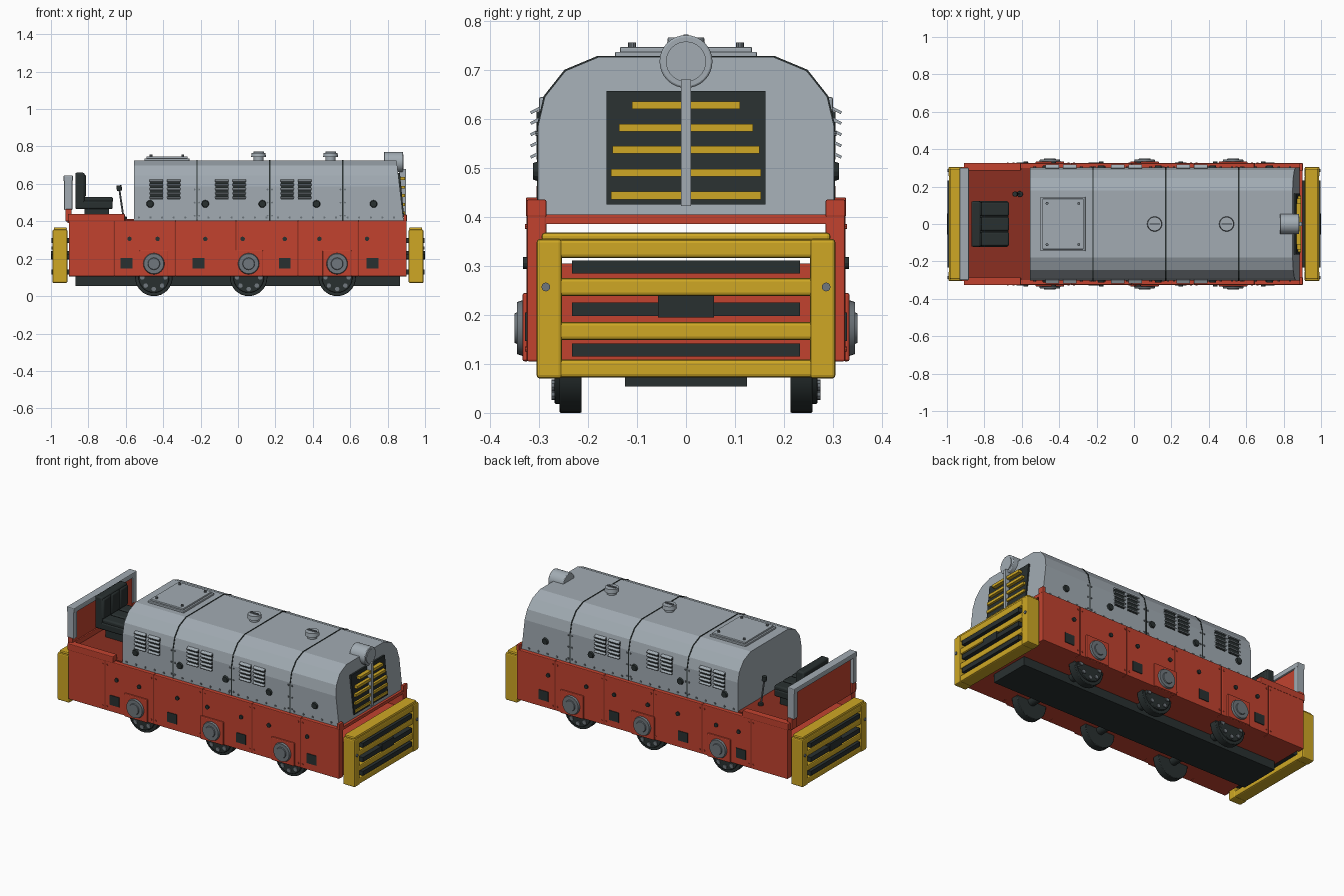
import bpy, bmesh, math
from mathutils import Matrix, Vector

if "Cube" in bpy.data.objects:
    bpy.data.objects.remove(bpy.data.objects["Cube"])

def material(name, *rgb):
    m = bpy.data.materials.new(name)
    m.diffuse_color = (*rgb, 1)
    m.use_nodes = True
    m.node_tree.nodes["Principled BSDF"].inputs["Base Color"].default_value = m.diffuse_color
    return m

RED = material("red paint", 0.54, 0.055, 0.028)
DARK_RED = material("dark red deck", 0.26, 0.028, 0.015)
GREY = material("light grey paint", 0.36, 0.41, 0.45)
STEEL = material("mid grey steel", 0.16, 0.185, 0.205)
YELLOW = material("yellow paint", 0.62, 0.39, 0.018)
BLACK = material("black", 0.022, 0.03, 0.03)

# ---- shape helpers: each adds one solid to a bmesh ----
def box(x0, x1, y0, y1, z0, z1, tilt=0):
    def add(bm):
        c = Vector(((x0 + x1) / 2, (y0 + y1) / 2, (z0 + z1) / 2))
        size = Matrix.Diagonal((abs(x1 - x0), abs(y1 - y0), abs(z1 - z0), 1))
        bmesh.ops.create_cube(bm, size=1, matrix=Matrix.Translation(c) @ Matrix.Rotation(tilt, 4, 'X') @ size)
    return add

def rod(a, b, r, r2=None, n=24):
    def add(bm):
        p, q = Vector(a), Vector(b)
        turn = (q - p).to_track_quat('Z', 'Y').to_matrix().to_4x4()
        bmesh.ops.create_cone(bm, cap_ends=True, segments=n, radius1=r, radius2=r if r2 is None else r2,
                              depth=(q - p).length, matrix=Matrix.Translation((p + q) / 2) @ turn)
    return add

def prism(profile, x0, x1, lean=0.0):
    """Extrude a y-z profile along x; lean pulls the top of the x1 end back."""
    def add(bm):
        zb, zt = min(p[1] for p in profile), max(p[1] for p in profile)
        a = [bm.verts.new((x0, y, z)) for y, z in profile]
        b = [bm.verts.new((x1 - lean * (z - zb) / (zt - zb), y, z)) for y, z in profile]
        n = len(profile)
        bm.faces.new(a)
        bm.faces.new(b[::-1])
        for i in range(n):
            bm.faces.new((a[i], b[i], b[(i + 1) % n], a[(i + 1) % n]))
    return add

def part(name, mat, shapes, bevel=0, smooth=False):
    bm = bmesh.new()
    for add in shapes:
        add(bm)
    bmesh.ops.recalc_face_normals(bm, faces=bm.faces)
    me = bpy.data.meshes.new(name)
    bm.to_mesh(me)
    bm.free()
    me.materials.append(mat)
    ob = bpy.data.objects.new(name, me)
    bpy.context.collection.objects.link(ob)
    if bevel:
        mod = ob.modifiers.new("bevel", 'BEVEL')
        mod.width, mod.segments, mod.limit_method = bevel, 2, 'ANGLE'
    if smooth:
        bpy.ops.object.select_all(action='DESELECT')
        ob.select_set(True)
        bpy.context.view_layer.objects.active = ob
        bpy.ops.object.shade_smooth_by_angle(angle=math.radians(35))
    return ob

SIDES = (-1, 1)
def sides(make, items=(0,)):
    return [make(s, i) for s in SIDES for i in items]

# ---- chassis: side plates, lower block, deck ----
part("chassis_block", RED, [box(-0.89, 0.89, -0.29, 0.29, 0.105, 0.305)])
cuts = [-0.905, -0.66, -0.335, -0.01, 0.32, 0.645, 0.903]
part("side_panels", RED, sides(lambda s, i: box(cuts[i] + 0.001, cuts[i + 1] - 0.001, s * 0.285, s * 0.325, 0.105, 0.405),
                               range(6)), 0.004)
part("panel_gaps", DARK_RED, sides(lambda s, x: box(x - 0.003, x + 0.003, s * 0.3, s * 0.3255, 0.108, 0.402), cuts[1:-1]))
part("deck", RED, [box(-0.59, 0.9, -0.29, 0.29, 0.386, 0.405)])
part("cab_floor", DARK_RED, [box(-0.9, -0.555, -0.3, 0.3, 0.386, 0.412)])
part("cab_rims", RED, sides(lambda s, i: box(-0.91, -0.605, s * 0.285, s * 0.327, 0.4, 0.44))
     + [box(-0.912, -0.885, -0.3, 0.3, 0.39, 0.44)], 0.004)
part("front_corner_rims", RED, sides(lambda s, i: box(0.885, 0.903, s * 0.285, s * 0.325, 0.4, 0.435)), 0.003)
part("underframe", BLACK, [box(-0.87, 0.865, -0.124, 0.124, 0.054, 0.106)])

# ---- wheels and axle covers ----
AXLES = (-0.45, 0.057, 0.53)
part("wheels", BLACK, sides(lambda s, x: rod((x, s * 0.213, 0.1), (x, s * 0.258, 0.1), 0.1, n=32), AXLES)
     + sides(lambda s, x: rod((x, s * 0.25, 0.1), (x, s * 0.268, 0.1), 0.082, n=32), AXLES), 0.003, True)
part("wheel_studs", STEEL, [rod((x + 0.062 * math.cos(a), s * 0.26, 0.1 + 0.062 * math.sin(a)),
                                (x + 0.062 * math.cos(a), s * 0.274, 0.1 + 0.062 * math.sin(a)), 0.012, n=10)
                            for s in SIDES for x in AXLES for a in [k * math.pi / 4 for k in range(8)]])
part("axles", BLACK, [rod((x, -0.22, 0.1), (x, 0.22, 0.1), 0.025) for x in AXLES])
part("axle_plates", RED, sides(lambda s, x: box(x - 0.077, x + 0.077, s * 0.32, s * 0.334, 0.105, 0.245), AXLES), 0.005)
part("axle_covers", STEEL, sides(lambda s, x: rod((x, s * 0.33, 0.173), (x, s * 0.345, 0.173), 0.058, 0.053, 32), AXLES)
     + sides(lambda s, x: rod((x, s * 0.34, 0.173), (x, s * 0.35, 0.173), 0.035, 0.03), AXLES), 0, True)

# ---- side fittings ----
part("side_steps", BLACK, sides(lambda s, x: box(x - 0.032, x + 0.032, s * 0.32, s * 0.329, 0.147, 0.205),
                                (-0.595, -0.21, 0.25, 0.72)))
part("side_bolts", BLACK, sides(lambda s, x: rod((x, s * 0.32, 0.306), (x, s * 0.333, 0.306), 0.012, n=12),
                                (-0.58, -0.43, -0.175, 0.025, 0.25, 0.435, 0.69)))
part("panel_rivets", RED, [rod((x + d, s * 0.32, z), (x + d, s * 0.329, z), 0.005, n=8)
                           for s in SIDES for x in cuts[1:-1] for d in (-0.015, 0.015) for z in (0.13, 0.38)])

# ---- hood ----
half = [(0.302, 0.404), (0.302, 0.585), (0.288, 0.645), (0.246, 0.698), (0.179, 0.726)]
hood = half + [(-y, z) for y, z in reversed(half)]
part("hood", GREY, [prism(hood, -0.557, 0.885, 0.037)])
band = [(y * 1.008, 0.404 + (z - 0.404) * 1.008) for y, z in hood]
SEAMS = (-0.22, 0.17, 0.56)
part("hood_seams", BLACK, [prism(band, x - 0.003, x + 0.003) for x in SEAMS])
part("hood_seam_rivets", STEEL, [rod((x + d, s * 0.3, z), (x + d, s * 0.307, z), 0.005, n=8) for s in SIDES
                                 for x in SEAMS for d in (-0.012, 0.012) for z in (0.43, 0.5, 0.57)])
part("hood_base_rivets", STEEL, sides(lambda s, i: rod((-0.53 + 0.062 * i, s * 0.3, 0.42), (-0.53 + 0.062 * i, s * 0.307, 0.42),
                                                       0.006, n=8), range(23)))
part("hood_latches", BLACK, sides(lambda s, x: rod((x, s * 0.3, 0.493), (x, s * 0.312, 0.493), 0.021, 0.017, 12),
                                  (-0.47, -0.175, 0.13, 0.42, 0.725)))

# ---- louvres: dark openings under tilted slats ----
COLS = [g + d for g in (-0.39, -0.04, 0.31) for d in (-0.046, 0.046)]
part("louvre_openings", BLACK, sides(lambda s, x: box(x - 0.034, x + 0.034, s * 0.296, s * 0.305, 0.517, 0.615), COLS))
part("louvre_slats", GREY, [box(x - 0.036, x + 0.036, s * 0.298, s * 0.318, z, z + 0.006, -s * 0.45)
                            for s in SIDES for x in COLS for z in (0.523, 0.546, 0.569, 0.592, 0.614)])

# ---- hood top: hatch and filler caps ----
part("roof_hatch", GREY, [box(-0.5, -0.26, -0.145, 0.145, 0.724, 0.737), box(-0.49, -0.27, -0.135, 0.135, 0.735, 0.747)], 0.003)
part("hatch_bolts", STEEL, [rod((x, y, 0.745), (x, y, 0.756), 0.008, n=10) for x in (-0.465, -0.295) for y in (-0.11, 0.11)])
CAPS = (0.11, 0.495)
part("filler_caps", GREY, [rod((x, 0, 0.72), (x, 0, 0.75), 0.027) for x in CAPS]
     + [rod((x, 0, 0.743), (x, 0, 0.766), 0.04, 0.037) for x in CAPS], 0, True)
part("cap_grips", STEEL, [box(x - 0.028, x + 0.028, -0.005, 0.005, 0.764, 0.772) for x in CAPS])

# ---- headlight and radiator grille ----
part("headlight", GREY, [rod((0.78, 0, 0.717), (0.882, 0, 0.717), 0.054, n=32)], 0.004, True)
part("headlight_lens", GREY, [rod((0.88, 0, 0.717), (0.886, 0, 0.717), 0.041, n=32)])
part("headlight_post", GREY, [box(0.86, 0.897, -0.01, 0.01, 0.422, 0.68)])
part("grille_recess", BLACK, [prism([(-0.162, 0.425), (0.162, 0.425), (0.162, 0.657), (-0.162, 0.657)], 0.8, 0.888, 0.022)])
part("grille_slats", YELLOW, [box(0.862, 0.892, -w, w, z - 0.008, z + 0.008) for z, w in
                              ((0.444, 0.153), (0.49, 0.153), (0.537, 0.15), (0.582, 0.137), (0.628, 0.11))])

# ---- end buffers (front and rear) ----
def end(s, x0, x1, *rest):
    return box(min(s * x0, s * x1), max(s * x0, s * x1), *rest)

for s, label in ((1, "front"), (-1, "rear")):
    rows = ((0.072, 0.109), (0.149, 0.185), (0.239, 0.275), (0.316, 0.354))
    part(label + "_buffer_frame", YELLOW,
         [end(s, 0.912, 0.99, -0.26, 0.26, a, b) for a, b in rows]
         + [end(s, 0.912, 0.992, *sorted((t * 0.253, t * 0.305)), 0.07, 0.355) for t in SIDES]
         + [end(s, 0.915, 0.985, -0.295, 0.295, 0.35, 0.368)], 0.007)
    part(label + "_buffer_bars", BLACK, [end(s, 0.885, 0.996, -0.233, 0.233, z, z + 0.027) for z in (0.115, 0.198, 0.284)])
    part(label + "_coupling", BLACK, [end(s, 0.89, 1.0, -0.057, 0.057, 0.195, 0.24)])
    part(label + "_buffer_bolts", STEEL, [rod((s * 0.98, y, 0.257), (s * 0.997, y, 0.257), 0.009, n=12) for y in (-0.286, 0.286)])

# ---- driver's cab: back panel, guard rail, seat, lever ----
part("back_panel", RED, [box(-0.912, -0.893, -0.28, 0.28, 0.4, 0.625)])
part("guard_brackets", RED, sides(lambda s, i: box(-0.922, -0.89, s * 0.265, s * 0.305, 0.4, 0.465)), 0.003)
part("guard_rail", GREY, sides(lambda s, i: box(-0.93, -0.885, s * 0.265, s * 0.3, 0.46, 0.64))
     + [box(-0.933, -0.883, -0.3, 0.3, 0.615, 0.645)], 0.005)
part("seat_plinth", BLACK, [box(-0.82, -0.69, -0.09, 0.09, 0.41, 0.47)])
part("seat", BLACK, [box(-0.87, -0.67, -0.122, 0.122, 0.465, 0.51), box(-0.87, -0.82, -0.122, 0.122, 0.465, 0.66)]
     + [box(-0.825, -0.668, y - 0.038, y + 0.038, 0.5, 0.53) for y in (-0.08, 0, 0.08)]
     + [box(-0.83, -0.812, y - 0.038, y + 0.038, 0.53, 0.65) for y in (-0.08, 0, 0.08)], 0.009, True)
part("lever", STEEL, [rod((-0.61, 0.16, 0.405), (-0.635, 0.16, 0.575), 0.005, n=10)])
part("lever_knob", BLACK, [rod((-0.633, 0.16, 0.563), (-0.637, 0.16, 0.592), 0.014, n=14),
                           rod((-0.61, 0.16, 0.41), (-0.61, 0.16, 0.425), 0.016, n=14)], 0.003)
